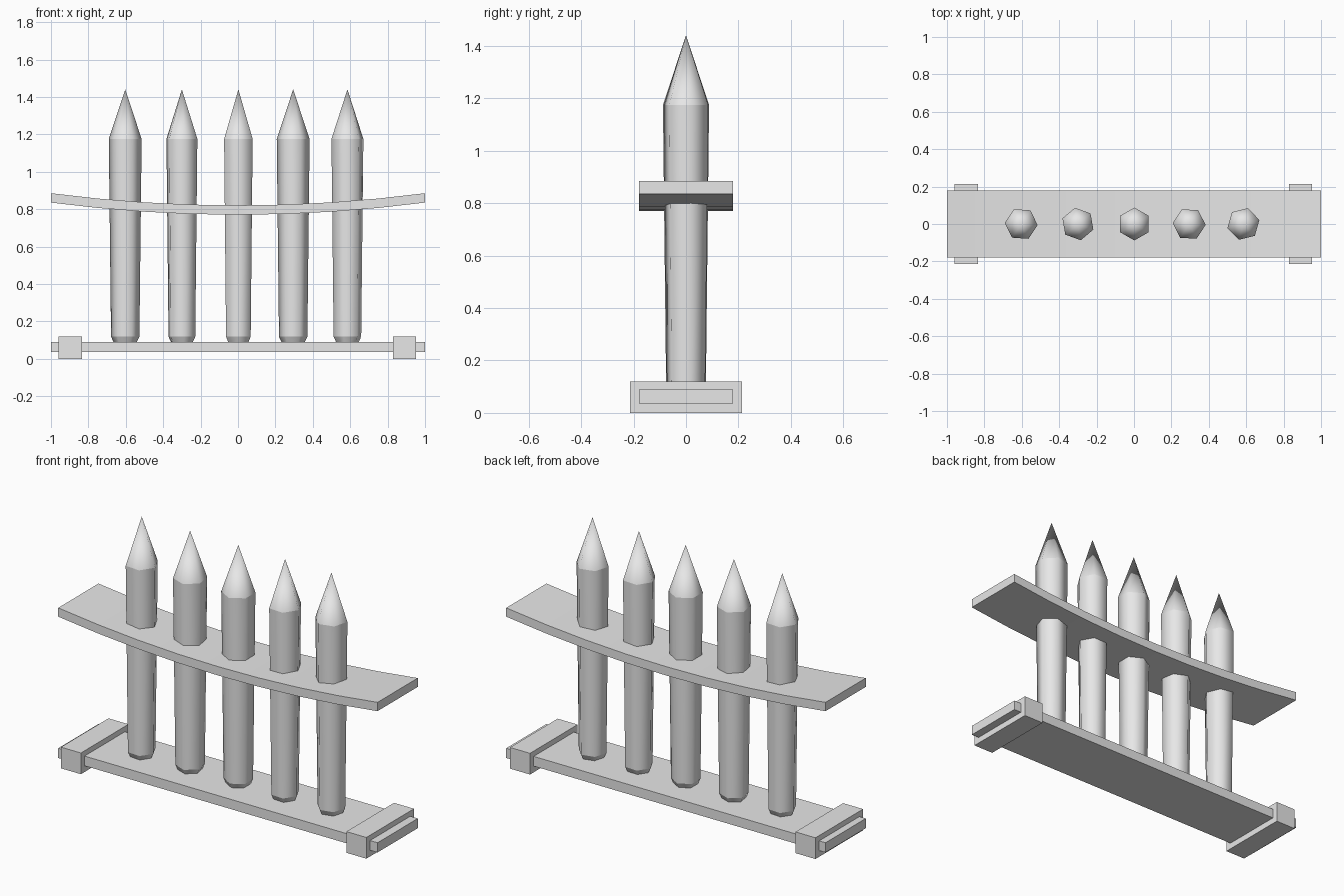
import bpy
import bmesh
from math import radians, cos, sin, tau

cube = bpy.data.objects.get("Cube")
if cube:
    bpy.data.objects.remove(cube, do_unlink=True)

GREY = (0.8, 0.8, 0.8, 1.0)
grey = bpy.data.materials.new("plain_grey")
grey.use_nodes = True
grey.diffuse_color = GREY
grey.node_tree.nodes["Principled BSDF"].inputs["Base Color"].default_value = GREY


def finish(name, bm):
    bmesh.ops.recalc_face_normals(bm, faces=bm.faces)
    mesh = bpy.data.meshes.new(name)
    bm.to_mesh(mesh)
    bm.free()
    mesh.materials.append(grey)
    obj = bpy.data.objects.new(name, mesh)
    bpy.context.collection.objects.link(obj)
    return obj


def plank(name, x0, x1, half_y, z0, thick, steps=1, rise=0.0):
    """Board along x whose ends rise in a shallow parabola."""
    bm = bmesh.new()
    rings = []
    for i in range(steps + 1):
        x = x0 + (x1 - x0) * i / steps
        z = z0 + rise * x * x
        rings.append([bm.verts.new((x, y, h)) for y, h in (
            (-half_y, z), (half_y, z), (half_y, z + thick), (-half_y, z + thick))])
    for a, b in zip(rings, rings[1:]):
        for k in range(4):
            n = (k + 1) % 4
            face = bm.faces.new((a[k], a[n], b[n], b[k]))
            face.smooth = steps > 1 and k % 2 == 0
    bm.faces.new(rings[0])
    bm.faces.new(rings[-1])
    for e in bm.edges:
        d = e.verts[1].co - e.verts[0].co
        e.smooth = abs(d.y) > half_y and len(e.link_faces) == 2 and all(f.smooth for f in e.link_faces)
    return finish(name, bm)


def stake(name, x, turn):
    """Six-sided post: tapered foot, widening shaft and pointed tip."""
    bm = bmesh.new()
    profile = ((0.058, 0.08), (0.076, 0.118), (0.088, 1.175))
    rings = []
    for r, z in profile:
        rings.append([bm.verts.new((x + r * cos(radians(turn) + tau * i / 6),
                                    r * sin(radians(turn) + tau * i / 6), z))
                      for i in range(6)])
    tip = bm.verts.new((x, 0, 1.44))
    for i in range(6):
        n = (i + 1) % 6
        for a, b in zip(rings, rings[1:]):
            bm.faces.new((a[i], a[n], b[n], b[i])).smooth = True
        bm.faces.new((rings[-1][i], rings[-1][n], tip)).smooth = True
    bm.faces.new(rings[0])
    # crisp shoulder and foot lines
    for ring in rings:
        for i in range(6):
            bm.edges.get((ring[i], ring[(i + 1) % 6])).smooth = False
    return finish(name, bm)


# Boards
plank("base_board", -1, 1, 0.18, 0.035, 0.055)
plank("bowed_rail", -1, 1, 0.18, 0.77, 0.05, steps=8, rise=0.065)

# End blocks
plank("right_end_block", -0.96, -0.835, 0.213, 0.0, 0.12)
plank("left_end_block", 0.828, 0.953, 0.213, 0.0, 0.12)

# Stakes
for i, (x, turn) in enumerate(((-0.603, -4), (-0.3, 40), (0.002, 30), (0.295, -3), (0.585, 14))):
    stake(f"stake_{i + 1}", x, turn)
